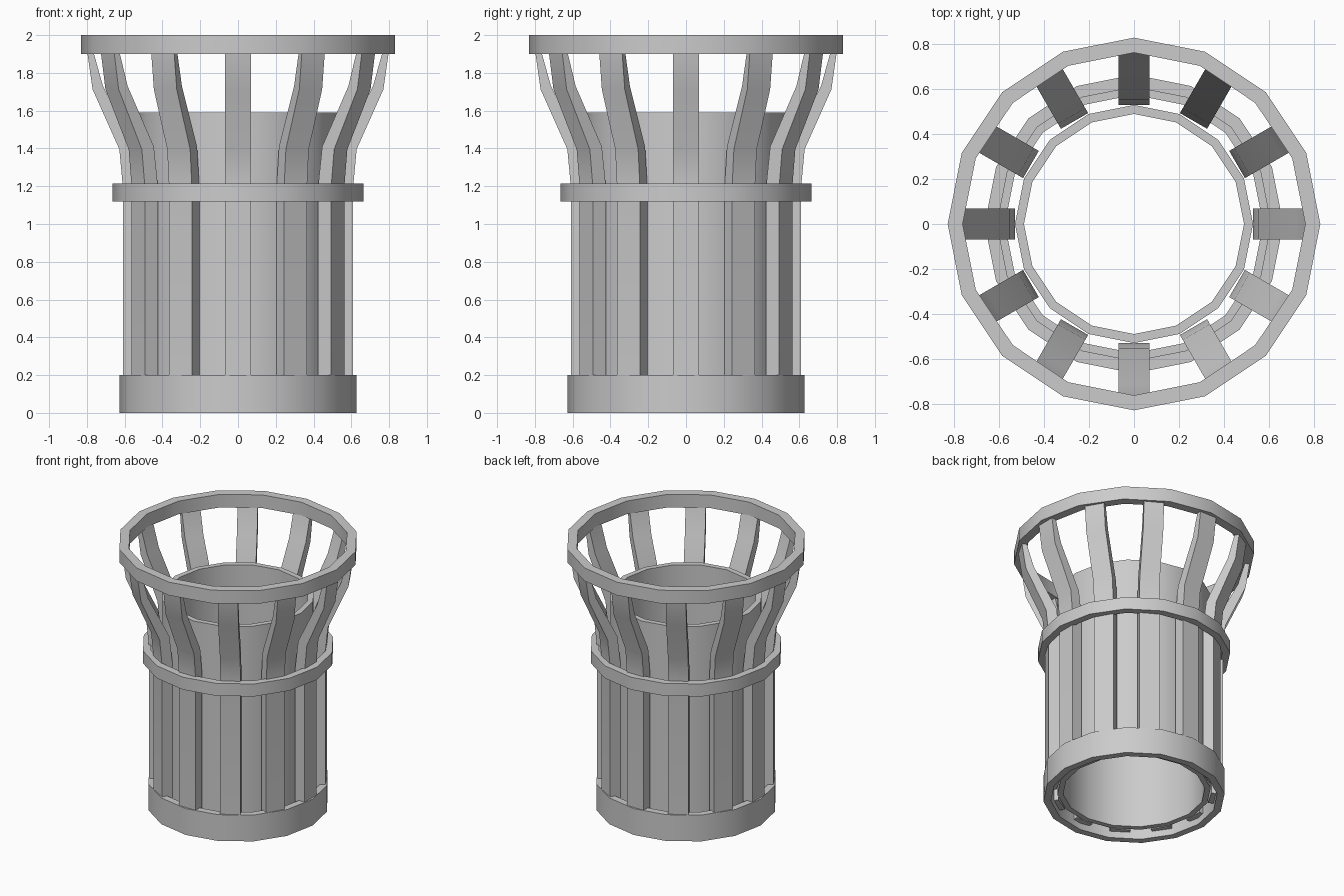
import bpy, bmesh
from math import cos, sin, pi, radians

if "Cube" in bpy.data.objects:
    bpy.data.objects.remove(bpy.data.objects["Cube"])


def finish(name, bm):
    bmesh.ops.recalc_face_normals(bm, faces=bm.faces)
    me = bpy.data.meshes.new(name)
    bm.to_mesh(me)
    bm.free()
    ob = bpy.data.objects.new(name, me)
    bpy.context.collection.objects.link(ob)
    bpy.ops.object.select_all(action='DESELECT')
    ob.select_set(True)
    bpy.context.view_layer.objects.active = ob
    bpy.ops.object.shade_smooth_by_angle(angle=radians(35))
    return ob


def hoop(name, r_out, r_in, z0, z1, n=16):
    """Hollow ring with a rectangular section and n sides."""
    bm = bmesh.new()
    section = [(r_in, z0), (r_out, z0), (r_out, z1), (r_in, z1)]
    loops = [[bm.verts.new((r * cos(2 * pi * i / n), r * sin(2 * pi * i / n), z))
              for r, z in section] for i in range(n)]
    for i in range(n):
        a, b = loops[i], loops[(i + 1) % n]
        for j in range(4):
            k = (j + 1) % 4
            bm.faces.new((a[j], b[j], b[k], a[k]))
    return finish(name, bm)


def slat(name, stations, width, angle):
    """Flared bar swept through (inner radius, inner z, outer radius, outer z)."""
    bm = bmesh.new()
    c, s, h = cos(angle), sin(angle), width / 2
    rows = []
    for ri, zi, ro, zo in stations:
        corners = [(ri, -h, zi), (ro, -h, zo), (ro, h, zo), (ri, h, zi)]
        rows.append([bm.verts.new((r * c - t * s, r * s + t * c, z))
                     for r, t, z in corners])
    for a, b in zip(rows, rows[1:]):
        for j in range(4):
            k = (j + 1) % 4
            bm.faces.new((a[j], a[k], b[k], b[j]))
    bm.faces.new(rows[0])
    bm.faces.new(rows[-1])
    return finish(name, bm)


# Inner tube and the three binding rings
hoop("inner_tube", 0.53, 0.49, 0.05, 1.59)
hoop("base_ring", 0.627, 0.575, 0.0, 0.20)
hoop("middle_ring", 0.665, 0.61, 1.12, 1.215)
hoop("top_ring", 0.83, 0.763, 1.90, 2.0)

# Twelve slats, straight below and flaring towards the top ring
profile = [(0.53, 0.05, 0.61, 0.05),
           (0.53, 1.20, 0.61, 1.20),
           (0.555, 1.41, 0.628, 1.395),
           (0.715, 1.73, 0.77, 1.713),
           (0.765, 1.91, 0.798, 1.91)]
for i in range(12):
    slat(f"slat_{i + 1}", profile, 0.14, 2 * pi * i / 12)
